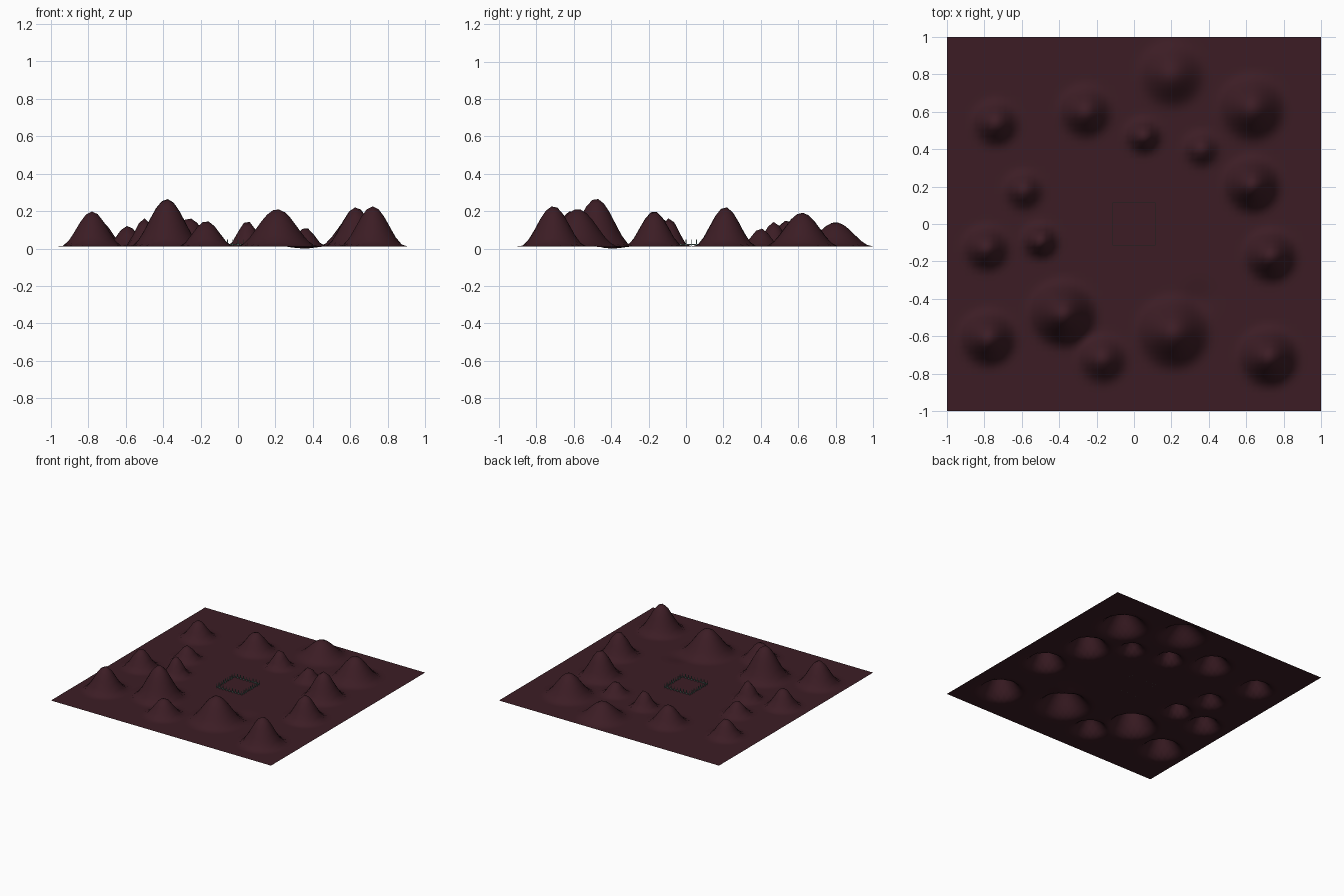
import bpy, bmesh, math

if "Cube" in bpy.data.objects:
    bpy.data.objects.remove(bpy.data.objects["Cube"])

def material(name, rgb):
    m = bpy.data.materials.new(name)
    m.diffuse_color = (*rgb, 1)
    m.use_nodes = True
    m.node_tree.nodes["Principled BSDF"].inputs["Base Color"].default_value = m.diffuse_color
    return m

def finish(bm, name, mat):
    me = bpy.data.meshes.new(name)
    bm.to_mesh(me)
    bm.free()
    ob = bpy.data.objects.new(name, me)
    bpy.context.collection.objects.link(ob)
    me.materials.append(mat)
    return ob

soil = material("dark_soil", (0.045, 0.012, 0.018))
metal = material("fence_metal", (0.13, 0.2, 0.18))

# Hills: x, y, height, radius; the last one is a shallow hollow
BASE = 0.012
hills = [
    (-0.38, -0.48, 0.255, 0.20), (0.21, -0.58, 0.20, 0.22),
    (-0.78, -0.61, 0.19, 0.17), (-0.17, -0.72, 0.135, 0.15),
    (0.72, -0.71, 0.215, 0.18), (0.73, -0.17, 0.19, 0.16),
    (0.63, 0.21, 0.21, 0.17), (0.63, 0.62, 0.18, 0.20),
    (0.20, 0.80, 0.13, 0.20), (-0.26, 0.60, 0.15, 0.16),
    (-0.74, 0.54, 0.14, 0.14), (-0.59, 0.18, 0.11, 0.12),
    (-0.79, -0.13, 0.15, 0.14), (0.05, 0.47, 0.135, 0.11),
    (0.36, 0.40, 0.10, 0.11), (-0.50, -0.09, 0.15, 0.11),
    (0.35, -0.40, -0.012, 0.13),
]

def ground_height(x, y):
    z = BASE
    for hx, hy, h, r in hills:
        d = math.hypot(x - hx, y - hy) / r
        if d < 1:
            z += h * (1 + math.cos(math.pi * d)) / 2
    return max(z, 0)

# Hilly ground sheet
bm = bmesh.new()
bmesh.ops.create_grid(bm, x_segments=64, y_segments=64, size=1)
for v in bm.verts:
    v.co.z = ground_height(v.co.x, v.co.y)
ground = finish(bm, "hilly_ground", soil)
for p in ground.data.polygons:
    p.use_smooth = True

# Small square fence in the middle: low rails with thin posts
def box(bm, centre, size):
    made = bmesh.ops.create_cube(bm, size=1)["verts"]
    for v in made:
        v.co = [c + s * k for c, s, k in zip(centre, size, v.co)]

HALF, POSTS = 0.113, 8
rails, posts = bmesh.new(), bmesh.new()
for s in (-1, 1):
    box(rails, (0, s * HALF, 0.022), (2 * HALF, 0.004, 0.006))
    box(rails, (s * HALF, 0, 0.022), (0.004, 2 * HALF, 0.006))
    for i in range(POSTS):
        t = s * (-HALF + 2 * HALF * i / POSTS)
        for x, y in ((t, s * HALF), (s * HALF, -t)):
            box(posts, (x, y, 0.03), (0.004, 0.004, 0.036))
finish(rails, "fence_rails", metal)
finish(posts, "fence_posts", metal)
